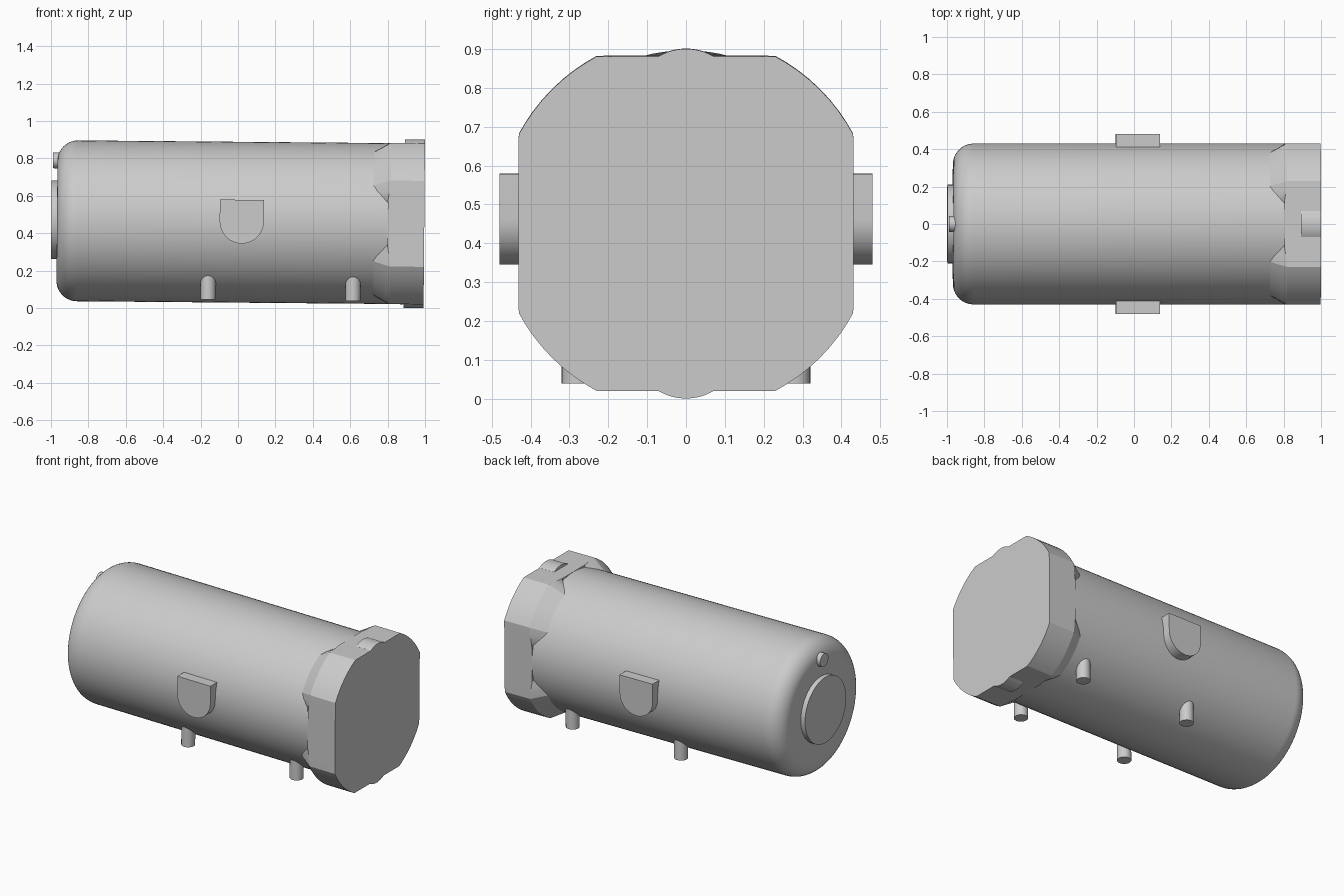
import bpy
import bmesh
from math import sin, cos, pi, radians, sqrt
from mathutils import Matrix, Vector

cube = bpy.data.objects.get("Cube")
if cube:
    bpy.data.objects.remove(cube, do_unlink=True)

GREY = (0.6, 0.6, 0.6, 1)
metal = bpy.data.materials.new("light grey metal")
metal.use_nodes = True
metal.diffuse_color = GREY
metal.node_tree.nodes["Principled BSDF"].inputs["Base Color"].default_value = GREY

# The whole vessel leans very slightly down towards its head
LEAN = Matrix.Translation((0, 0, 0.459)) @ Matrix.Rotation(0.0087, 4, 'Y')
BODY_R, HEAD_R, FLAT = 0.43, 0.488, 0.431


def loft(name, rings):
    """Skin a row of equal-length rings and cap both ends."""
    bm = bmesh.new()
    rows = [[bm.verts.new(LEAN @ Vector(p)) for p in ring] for ring in rings]
    n = len(rows[0])
    for a, b in zip(rows, rows[1:]):
        for i in range(n):
            j = (i + 1) % n
            bm.faces.new((a[i], a[j], b[j], b[i]))
    bm.faces.new(rows[0])
    bm.faces.new(rows[-1])
    bmesh.ops.recalc_face_normals(bm, faces=bm.faces)
    mesh = bpy.data.meshes.new(name)
    bm.to_mesh(mesh)
    bm.free()
    mesh.materials.append(metal)
    obj = bpy.data.objects.new(name, mesh)
    bpy.context.collection.objects.link(obj)
    bpy.ops.object.select_all(action='DESELECT')
    obj.select_set(True)
    bpy.context.view_layer.objects.active = obj
    bpy.ops.object.shade_smooth_by_angle(angle=radians(22))
    return obj


def circle(r, n):
    return [(r * cos(2 * pi * i / n), r * sin(2 * pi * i / n)) for i in range(n)]


def disc_along_x(name, x0, x1, r, z, n=48):
    loft(name, [[(x, u, z + v) for u, v in circle(r, n)] for x in (x0, x1)])


# Tank body with a rounded closed end
ROUND, END = 0.11, -0.968
profile = [(END + ROUND * (1 - sin(a)), BODY_R - ROUND * (1 - cos(a)))
           for a in [pi / 2 * (1 - k / 10) for k in range(11)]]
profile.append((0.85, BODY_R))
loft("tank_body", [[(x, u, v) for u, v in circle(r, 96)] for x, r in profile])

# Head: a disc with four flats, its round corners tapering into the body
half = [0, 7.5, 15, 18, 21, 24, 28.1, 32, 36, 40.5]
quarter = half + [45] + [90 - a for a in reversed(half[1:])]
angles = [a + 90 * q for q in range(4) for a in quarter]


def corner_amount(a):
    d = min(a % 90, 90 - a % 90)
    return min(max((d - 15) / 12, 0), 1)


def head_ring(x_of, r_of):
    return [(x_of(a), r_of(a) * cos(radians(a)), r_of(a) * sin(radians(a)))
            for a in angles]


def head_radius(a):
    d = min(a % 90, 90 - a % 90)
    return min(HEAD_R, FLAT / cos(radians(d)))


loft("head", [
    head_ring(lambda a: 0.82, lambda a: 0.3),
    head_ring(lambda a: 0.8 - 0.08 * corner_amount(a), lambda a: BODY_R - 0.002),
    head_ring(lambda a: 0.8 + 0.015 * corner_amount(a), head_radius),
    head_ring(lambda a: 0.996, head_radius),
])

# Low curved bosses on the top and bottom of the head
BOSS_R, BOSS_W = 0.14, 0.07
for side, label in ((1, "top"), (-1, "bottom")):
    arc = [(BOSS_W * (k / 8 - 1)) for k in range(17)]
    outline = [(y, 0.45 - BOSS_R + sqrt(BOSS_R ** 2 - y * y)) for y in arc]
    outline += [(BOSS_W, 0.4), (-BOSS_W, 0.4)]
    loft(label + "_boss", [[(x, y, side * z) for y, z in outline]
                           for x in (0.89, 0.996)])

# D-shaped side pads and vertical legs, mirrored left and right
PAD_X, PAD_R = 0.02, 0.118
pad = [(PAD_X - PAD_R * cos(pi * k / 24), 0.004 - PAD_R * sin(pi * k / 24))
       for k in range(25)]
pad += [(PAD_X + PAD_R, 0.12), (PAD_X - PAD_R, 0.12)]
for side, label in ((1, "back"), (-1, "front")):
    loft(label + "_pad", [[(x, side * y, z) for x, z in pad] for y in (0.38, 0.48)])
    for leg_x, place in ((-0.157, "rear"), (0.618, "head_end")):
        loft(f"{label}_{place}_leg",
             [[(leg_x + u, side * 0.279 + v, z) for u, v in circle(0.041, 32)]
              for z in (-0.415, -0.25)])

# Raised cover and small plug on the closed end
disc_along_x("end_cover", -0.998, -0.95, 0.21, 0.004, 64)
disc_along_x("end_plug", -0.991, -0.9, 0.042, 0.322, 32)
